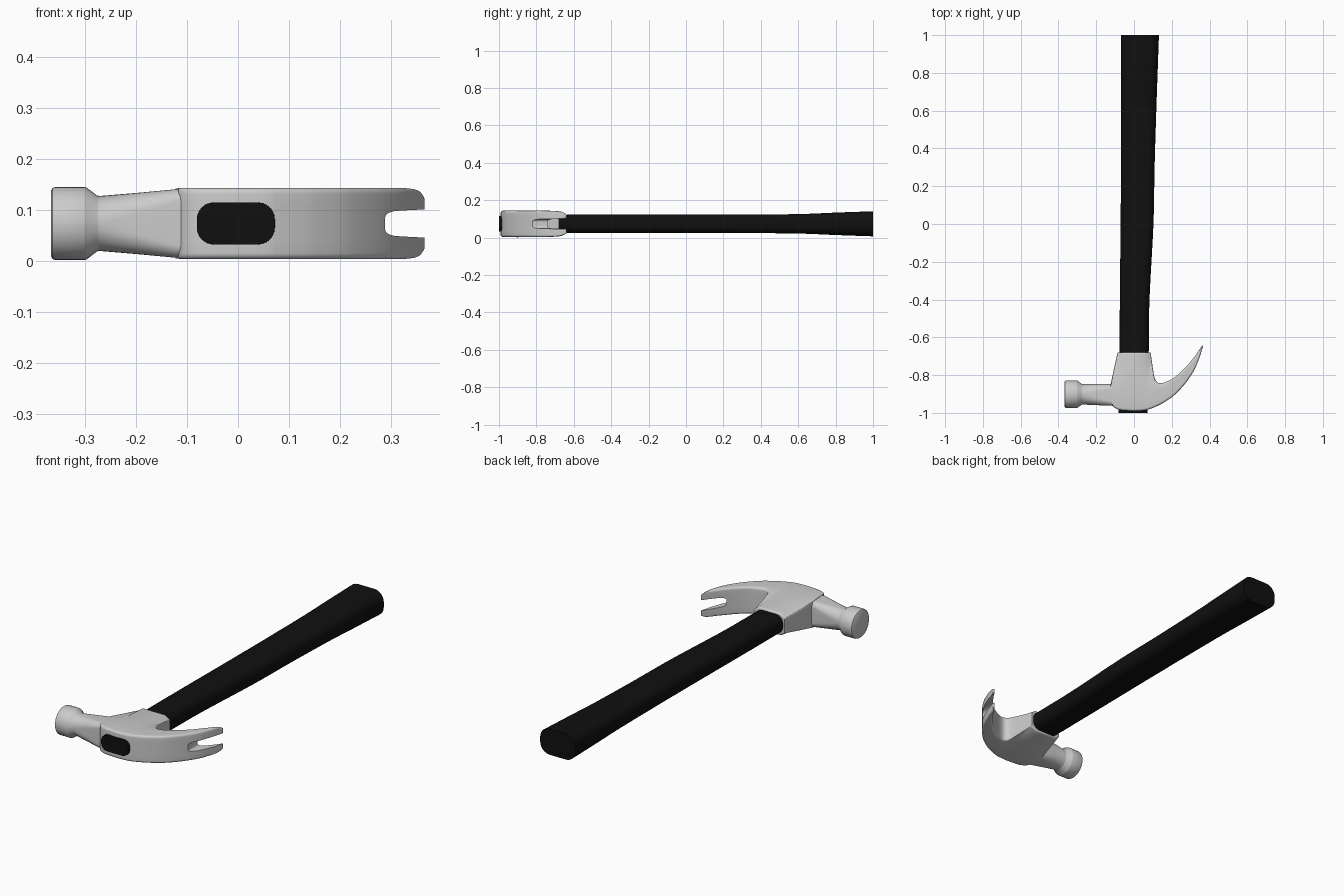
import bpy, bmesh, math
from mathutils import Vector

if "Cube" in bpy.data.objects:
    bpy.data.objects.remove(bpy.data.objects["Cube"])

ZC = 0.0735


def smooth(rows, steps=5):
    """Catmull-Rom through rows of numbers."""
    out = []
    for i in range(len(rows) - 1):
        p0, p1 = rows[max(i - 1, 0)], rows[i]
        p2, p3 = rows[i + 1], rows[min(i + 2, len(rows) - 1)]
        for s in range(steps):
            t = s / steps
            out.append(tuple(0.5 * (2 * b + (c - a) * t + (2 * a - 5 * b + 4 * c - d) * t * t
                             + (3 * b - a - 3 * c + d) * t ** 3)
                             for a, b, c, d in zip(p0, p1, p2, p3)))
    return out + [rows[-1]]


def rounded(hu, hv, r, arc=6, fill=5):
    """Rounded rectangle outline, with extra points along each side."""
    corners = []
    for k, (su, sv) in enumerate(((1, 1), (-1, 1), (-1, -1), (1, -1))):
        for j in range(arc + 1):
            a = (k + j / arc) * math.pi / 2
            corners.append(((su * (hu - r) + r * math.cos(a)), (sv * (hv - r) + r * math.sin(a))))
    pts = []
    for i, p in enumerate(corners):
        pts.append(p)
        if i % (arc + 1) == arc:
            q = corners[(i + 1) % len(corners)]
            pts += [(p[0] + (q[0] - p[0]) * f / fill, p[1] + (q[1] - p[1]) * f / fill)
                    for f in range(1, fill)]
    return pts


def loft(name, rings, angle=35):
    bm = bmesh.new()
    loops = [[bm.verts.new(p) for p in ring] for ring in rings]
    for a, b in zip(loops, loops[1:]):
        for i in range(len(a)):
            j = (i + 1) % len(a)
            bm.faces.new((a[i], a[j], b[j], b[i]))
    bm.faces.new(loops[0])
    bm.faces.new(loops[-1])
    bmesh.ops.recalc_face_normals(bm, faces=bm.faces)
    mesh = bpy.data.meshes.new(name)
    bm.to_mesh(mesh)
    bm.free()
    ob = bpy.data.objects.new(name, mesh)
    bpy.context.collection.objects.link(ob)
    return ob


def shade(ob, deg):
    bpy.ops.object.select_all(action='DESELECT')
    ob.select_set(True)
    bpy.context.view_layer.objects.active = ob
    bpy.ops.object.shade_smooth_by_angle(angle=math.radians(deg))


def clamp(v):
    return max(0.0, min(1.0, v))


# Head: socket and claw as one loft of (inner x, y, outer x, y, half height)
body = [(-.124, -.85, -.117, -.955, .069), (-.107, -.77, -.106, -.972, .07),
        (-.087, -.68, -.08, -.984, .07), (-.062, -.68, -.06, -.987, .07),
        (0, -.68, 0, -.991, .07), (.062, -.68, .05, -.988, .07),
        (.088, -.68, .07, -.984, .07)]
claw = [(.088, -.68, .07, -.984, .07), (.101, -.77, .09, -.977, .07),
        (.113, -.825, .115, -.967, .07), (.143, -.843, .155, -.947, .07),
        (.205, -.818, .215, -.905, .07), (.26, -.772, .275, -.84, .07),
        (.305, -.722, .319, -.773, .07), (.335, -.682, .345, -.712, .068),
        (.352, -.657, .358, -.672, .063), (.363, -.64, .366, -.648, .052)]
rings = []
for ix, iy, ox, oy, hz in body[:-1] + smooth(claw):
    a, b = Vector((ix, iy, ZC)), Vector((ox, oy, ZC))
    mid, half = (a + b) / 2, (a - b) / 2
    hu = half.length
    ring = []
    for u, v in rounded(hu, hz, min(.012, hu * .6)):
        p = mid + half * (u / hu)
        # cheeks narrow towards the handle, with softened corners
        t = clamp((p.y + .87) / .17) * clamp((.2 - p.x) / .1)
        v *= 1 - t * (.17 + (.25 if abs(p.x) > .075 else 0))
        ring.append((p.x, p.y, ZC + v))
    rings.append(ring)
head = loft("head", rings)

# Neck and striking face: x, y centre, half y, half z, roundness
neck = [(-.08, -.905, .058, .066, .35), (-.125, -.905, .057, .067, .45),
        (-.20, -.903, .056, .060, .7), (-.272, -.902, .054, .054, .97),
        (-.277, -.902, .055, .055, .97), (-.298, -.901, .071, .071, .97),
        (-.304, -.901, .073, .072, .97), (-.358, -.901, .073, .072, .97),
        (-.364, -.901, .071, .070, .97), (-.367, -.901, .066, .065, .97)]
neck_ob = loft("striking_face", [
    [(x, yc + u, ZC + v) for u, v in rounded(hy, hz, min(hy, hz) * r, 8, 3)]
    for x, yc, hy, hz, r in neck])

# Nail slot cut through the claw
slot = [(.289, .012), (.291, .017), (.297, .0215), (.308, .0245), (.34, .0265), (.4, .029)]
outline = slot + [(x, -z) for x, z in reversed(slot)]
cutter = loft("slot_cutter", [[(x, y, ZC + z) for x, z in outline] for y in (-1.1, -.5)])
cutter.hide_render = True
cutter.hide_set(True)
cut = head.modifiers.new("nail_slot", 'BOOLEAN')
cut.operation, cut.object, cut.solver = 'DIFFERENCE', cutter, 'EXACT'

# Handle: y, left x, right x, half height
grip = smooth([(-1, -.081, .072, .041), (-.68, -.077, .078, .048), (-.4, -.075, .082, .049),
               (0, -.071, .103, .049), (.3, -.069, .109, .0495), (.6, -.068, .118, .052),
               (.8, -.068, .125, .060), (1, -.068, .132, .067)])
handle = loft("handle", [
    [((x0 + x1) / 2 + u, y, ZC + v) for u, v in rounded((x1 - x0) / 2, hz, hz * .8)]
    for y, x0, x1, hz in grip])
black = bpy.data.materials.new("black_grip")
black.diffuse_color = (.005, .005, .005, 1)
black.use_nodes = True
black.node_tree.nodes["Principled BSDF"].inputs["Base Color"].default_value = black.diffuse_color
handle.data.materials.append(black)

for ob in (head, neck_ob, handle):
    shade(ob, 38)
